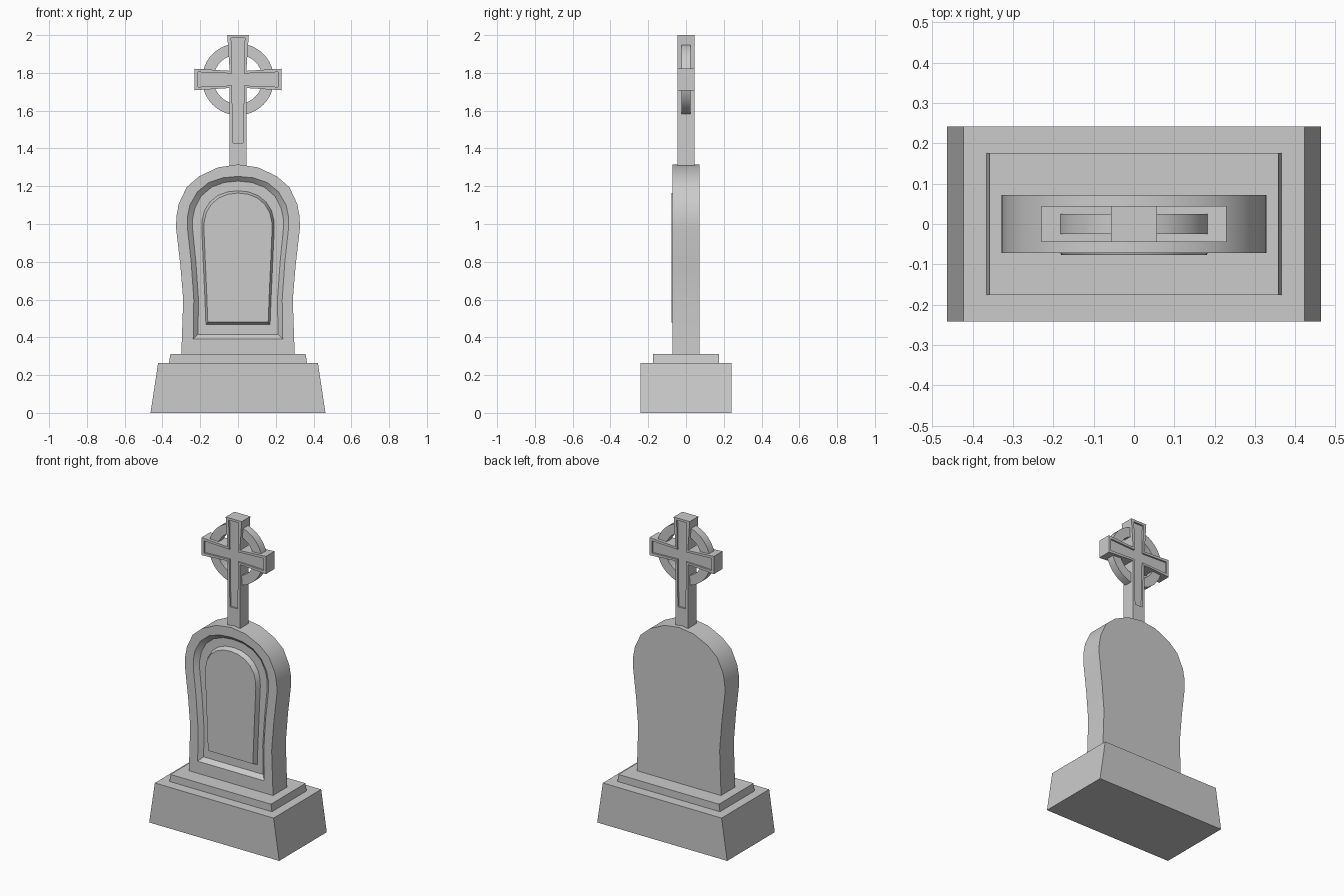
import bpy, bmesh, math

if "Cube" in bpy.data.objects:
    bpy.data.objects.remove(bpy.data.objects["Cube"])


def finish(name, bm, smooth=False):
    bmesh.ops.recalc_face_normals(bm, faces=bm.faces[:])
    me = bpy.data.meshes.new(name)
    bm.to_mesh(me)
    bm.free()
    ob = bpy.data.objects.new(name, me)
    bpy.context.collection.objects.link(ob)
    if smooth:
        bpy.ops.object.select_all(action='DESELECT')
        ob.select_set(True)
        bpy.context.view_layer.objects.active = ob
        bpy.ops.object.shade_smooth_by_angle(angle=math.radians(25))
    return ob


def mirrored(half):
    """Full outline from its right half, listed bottom to top."""
    return half + [(-x, z) for x, z in reversed(half) if x > 1e-6]


def loft(name, layers, smooth=False):
    """Join matching outlines, each placed at its own y, and cap both ends."""
    bm = bmesh.new()
    rings = [[bm.verts.new((x, y, z)) for x, z in mirrored(h)] for h, y in layers]
    n = len(rings[0])
    for a, b in zip(rings, rings[1:]):
        for i in range(n):
            j = (i + 1) % n
            bm.faces.new((a[i], a[j], b[j], b[i]))
    bm.faces.new(rings[0])
    bm.faces.new(rings[-1])
    return finish(name, bm, smooth)


# Plinth and step, tapered in x only
def plinth(name, x0, x1, y, z0, z1):
    half = [(x0, z0), (x1, z1)]
    loft(name, [(half, -y), (half, y)])


plinth("plinth", 0.463, 0.423, 0.242, 0.0, 0.265)
plinth("plinth_step", 0.365, 0.358, 0.176, 0.265, 0.312)

# Headstone slab with sunken groove and raised inscription panel
outline = [(0.30, 0.312), (0.29, 0.6), (0.305, 0.78), (0.328, 0.98), (0.326, 1.04),
           (0.314, 1.105), (0.272, 1.195), (0.205, 1.253), (0.105, 1.30), (0, 1.315)]
groove_rim = [(0.237, 0.39), (0.234, 0.6), (0.248, 0.8), (0.268, 0.98), (0.267, 1.04),
              (0.255, 1.10), (0.215, 1.17), (0.155, 1.22), (0.08, 1.245), (0, 1.252)]
groove_floor = [(0.212, 0.415), (0.209, 0.6), (0.223, 0.8), (0.241, 0.98), (0.240, 1.03),
                (0.228, 1.085), (0.195, 1.148), (0.14, 1.195), (0.072, 1.22), (0, 1.227)]
panel_foot = [(0.170, 0.468), (0.175, 0.6), (0.184, 0.8), (0.192, 0.98), (0.190, 1.02),
              (0.178, 1.07), (0.150, 1.115), (0.108, 1.15), (0.056, 1.17), (0, 1.176)]
panel_face = [(x * 0.94, 0.82 + (z - 0.82) * 0.965) for x, z in panel_foot]
loft("headstone", [(outline, 0.072), (outline, -0.072), (groove_rim, -0.072),
                   (groove_floor, -0.047), (panel_foot, -0.047), (panel_face, -0.077)], True)

# Cross with flared arms, sunken on both faces
arms = [(0.045, 1.30), (0.044, 1.72), (0.229, 1.708), (0.229, 1.822), (0.044, 1.811), (0.057, 2.0)]
sunk = [(0.027, 1.43), (0.032, 1.733), (0.212, 1.726), (0.212, 1.804), (0.032, 1.797), (0.036, 1.985)]
loft("cross", [(sunk, -0.033), (sunk, -0.044), (arms, -0.044),
               (arms, 0.044), (sunk, 0.044), (sunk, 0.033)])

# Ring arcs between the arms
bm = bmesh.new()
for q in range(4):
    prev = None
    for k in range(9):
        t = math.radians(q * 90 + 13 + 64 * k / 8)
        cur = [bm.verts.new((r * math.cos(t), y, 1.766 + r * math.sin(t)))
               for r, y in ((0.13, -0.025), (0.19, -0.025), (0.19, 0.025), (0.13, 0.025))]
        if prev:
            for i in range(4):
                j = (i + 1) % 4
                bm.faces.new((prev[i], prev[j], cur[j], cur[i]))
        prev = cur
finish("cross_ring", bm, True)
